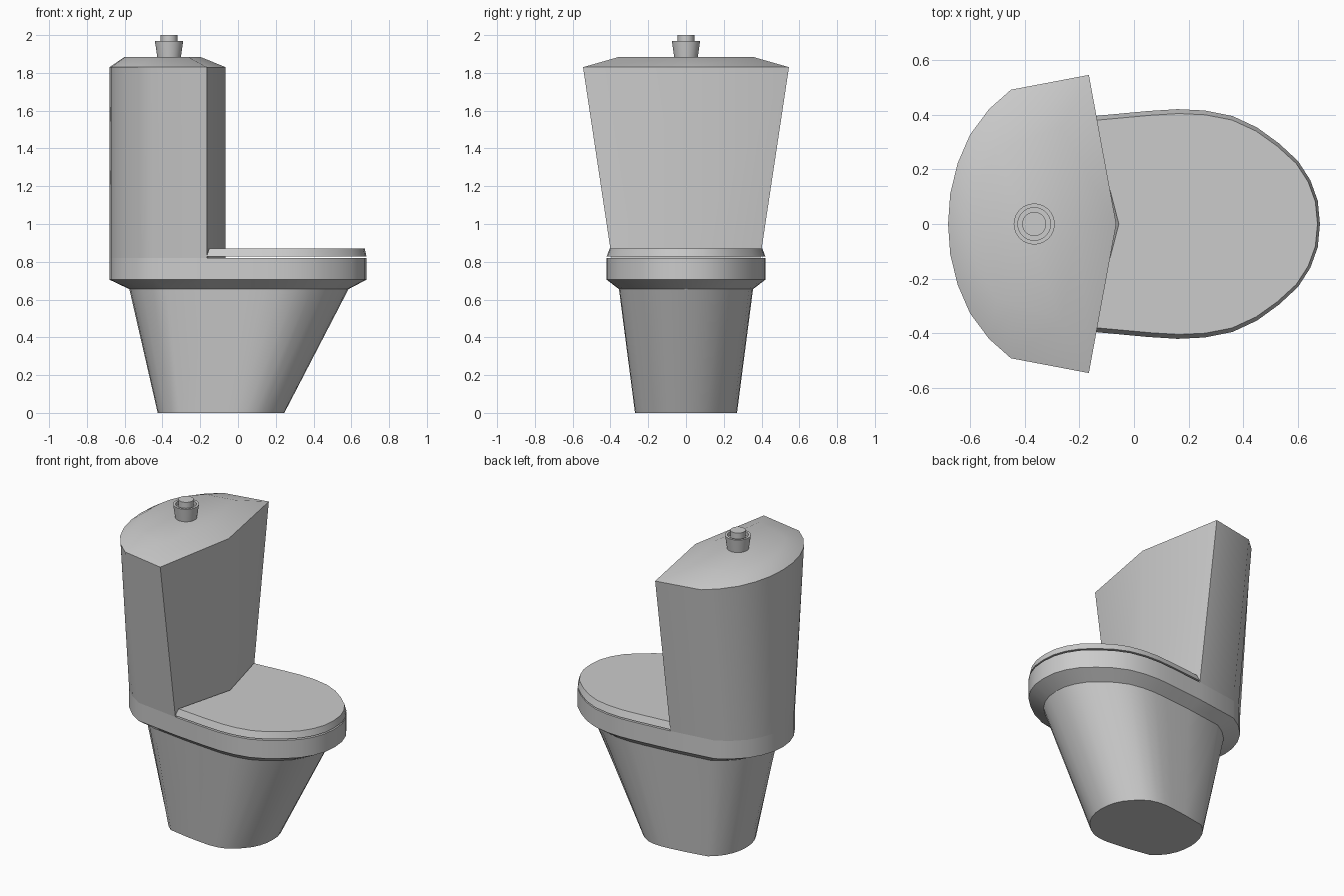
import bpy, bmesh, math

if "Cube" in bpy.data.objects:
    bpy.data.objects.remove(bpy.data.objects["Cube"])

# Half outlines (y >= 0), from back centre to front
BACK = [(-.68, 0), (-.672, .08), (-.645, .16), (-.60, .235), (-.53, .303), (-.45, .354)]
FRONT = [(-.165, .393), (.05, .413), (.16, .42), (.26, .415), (.36, .395), (.45, .353),
         (.53, .295), (.60, .23), (.645, .16), (.672, .085), (.68, 0)]


def mirror_outline(half):
    """Close a half outline by mirroring it across y = 0."""
    return half[::-1][:-1] + [(x, -y) for x, y in half][:-1]


def place(outline, z, sx=1, sy=1, ox=0):
    return [(x * sx + ox, y * sy, z) for x, y in outline]


def loft(name, rings, angle, cap_bottom=True, cap_top=True):
    """Skin a stack of equal-length rings."""
    bm = bmesh.new()
    rows = [[bm.verts.new(p) for p in ring] for ring in rings]
    n = len(rows[0])
    for a, b in zip(rows, rows[1:]):
        for i in range(n):
            j = (i + 1) % n
            bm.faces.new((a[i], a[j], b[j], b[i]))
    if cap_bottom:
        bm.faces.new(rows[0][::-1])
    if cap_top:
        bm.faces.new(rows[-1])
    mesh = bpy.data.meshes.new(name)
    bm.to_mesh(mesh)
    bm.free()
    obj = bpy.data.objects.new(name, mesh)
    bpy.context.collection.objects.link(obj)
    bpy.ops.object.select_all(action='DESELECT')
    obj.select_set(True)
    bpy.context.view_layer.objects.active = obj
    bpy.ops.object.shade_smooth_by_angle(angle=math.radians(angle))
    return obj


# Pedestal and rim
rim = mirror_outline(BACK + FRONT)
loft("bowl", [place(rim, 0, .493, .643, -.09),
              place(rim, .655, .853, .845, .005),
              place(rim, .705),
              place(rim, .82)], 30)

# Cistern, flaring sideways to the top, with a shallow sloped cap
tank = mirror_outline(BACK + [FRONT[0], (-.065, 0)])
loft("tank", [place(tank, .82),
              place(tank, 1.83, 1, 1.387),
              place(tank, 1.885, .65, .9, -.158)], 35, cap_bottom=False)

# Lid, hovering just above the rim with chamfered sides
lid = mirror_outline([(-.065, 0)] + FRONT)
loft("lid", [place(lid, .829),
             place(lid, .87, .975, .962, .008)], 30)

# Flush button: flared collar with a push button in it
PROFILE = [(.062, 1.88), (.075, 1.97), (.06, 1.97), (.06, 1.945),
           (.044, 1.945), (.044, 2.0)]
N = 32
circle = [(math.cos(2 * math.pi * i / N), math.sin(2 * math.pi * i / N)) for i in range(N)]
loft("flush_button", [place(circle, z, r, r, -.365) for r, z in PROFILE], 30)
